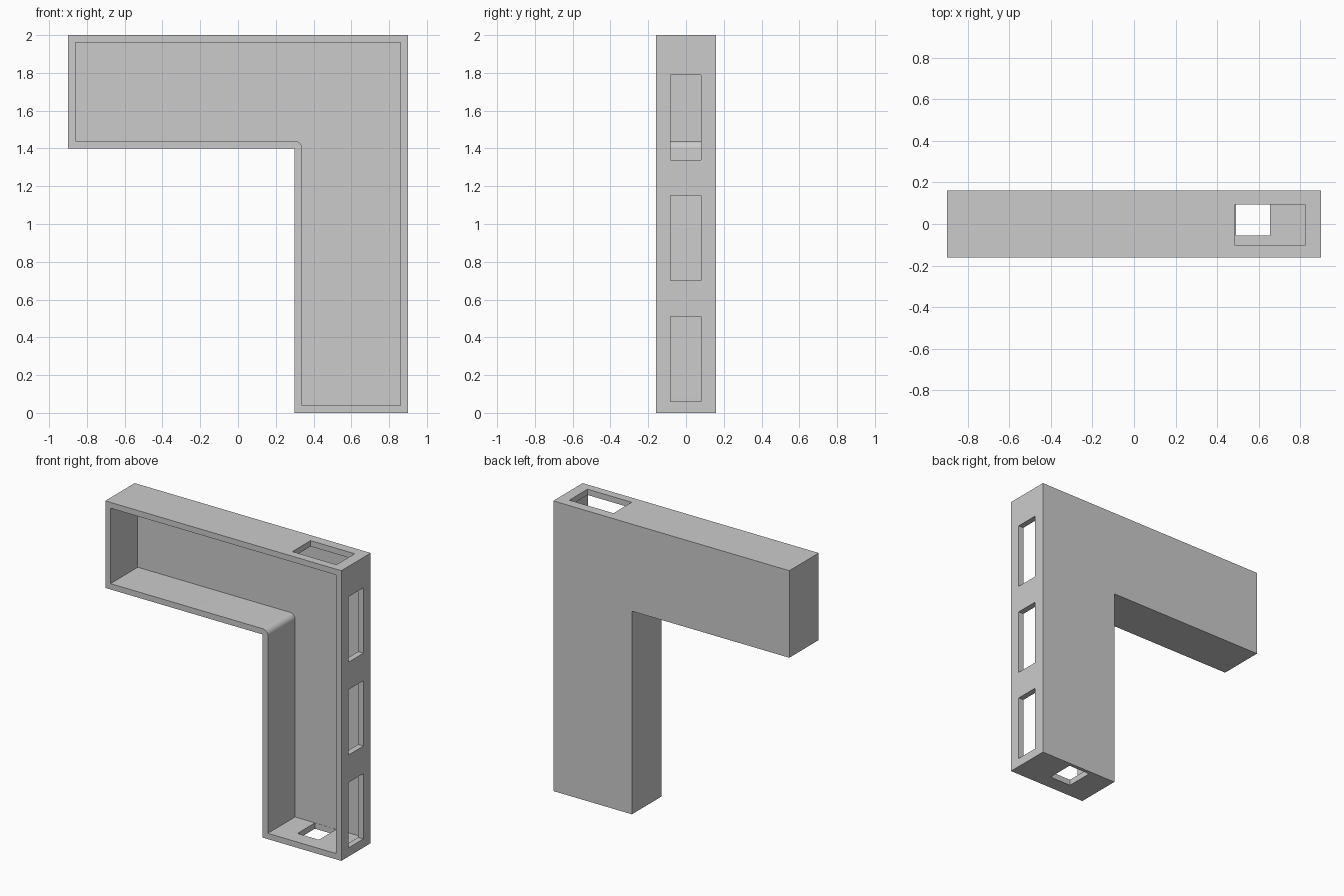
import bpy, bmesh
from math import sin, cos, pi

if "Cube" in bpy.data.objects:
    bpy.data.objects.remove(bpy.data.objects["Cube"])

HALF = 0.16      # half depth in y
WALL = 0.04      # side wall thickness
BACK = 0.136     # inner face of the thin back panel


def prism(name, profile, y0, y1):
    """Closed solid: an x-z profile extruded along y."""
    bm = bmesh.new()
    face = bm.faces.new([bm.verts.new((x, y0, z)) for x, z in profile])
    res = bmesh.ops.extrude_face_region(bm, geom=[face])
    moved = [g for g in res["geom"] if isinstance(g, bmesh.types.BMVert)]
    bmesh.ops.translate(bm, verts=moved, vec=(0, y1 - y0, 0))
    bmesh.ops.recalc_face_normals(bm, faces=bm.faces)
    mesh = bpy.data.meshes.new(name)
    bm.to_mesh(mesh)
    bm.free()
    ob = bpy.data.objects.new(name, mesh)
    bpy.context.collection.objects.link(ob)
    return ob


def box(name, x0, x1, y0, y1, z0, z1):
    return prism(name, [(x0, z0), (x1, z0), (x1, z1), (x0, z1)], y0, y1)


def cut(target, cutter):
    """Subtract the cutter and discard it."""
    cutter.hide_render = True
    mod = target.modifiers.new("cut", 'BOOLEAN')
    mod.operation = 'DIFFERENCE'
    mod.solver = 'EXACT'
    mod.object = cutter
    bpy.context.view_layer.objects.active = target
    bpy.ops.object.modifier_apply(modifier=mod.name)
    bpy.data.objects.remove(cutter)


# L-shaped housing
housing = prism("corner_housing",
                [(0.3, 0), (0.9, 0), (0.9, 2), (-0.9, 2), (-0.9, 1.4), (0.3, 1.4)],
                -HALF, HALF)

# hollow interior, open at the front, with a rounded inner elbow
N = 8
elbow = [(0.3 + WALL * sin(i / N * pi / 2), 1.4 + WALL * cos(i / N * pi / 2))
         for i in range(N + 1)]
w = 0.9 - WALL
cavity = prism("cavity_cutter",
               elbow + [(0.3 + WALL, WALL), (w, WALL), (w, 2 - WALL),
                        (-w, 2 - WALL), (-w, 1.4 + WALL)],
               -HALF - 0.1, BACK)
cut(housing, cavity)

# three windows in the right wall
for i in range(3):
    z = 0.06 + 0.64 * i
    cut(housing, box("window_cutter", 0.8, 1.0, -0.083, 0.08, z, z + 0.45))

# top opening and smaller bottom opening
cut(housing, box("top_cutter", 0.487, 0.824, -0.104, 0.094, 1.9, 2.1))
cut(housing, box("bottom_cutter", 0.492, 0.655, -0.055, 0.135, -0.1, 0.1))

# smooth the elbow only
bpy.ops.object.select_all(action='DESELECT')
housing.select_set(True)
bpy.context.view_layer.objects.active = housing
bpy.ops.object.shade_smooth_by_angle(angle=pi / 6)
